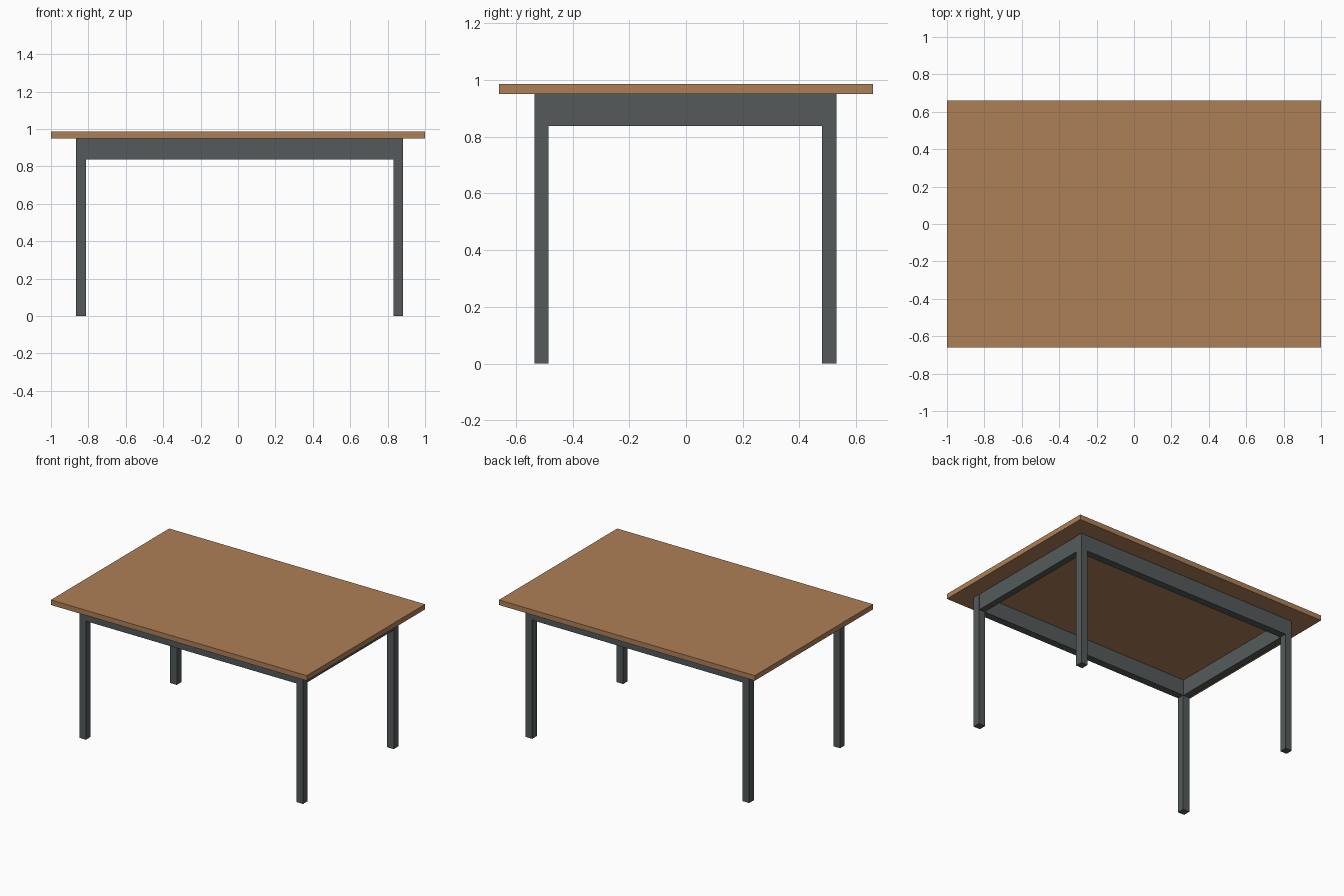
import bpy

if "Cube" in bpy.data.objects:
    bpy.data.objects.remove(bpy.data.objects["Cube"])


def material(name, rgb):
    m = bpy.data.materials.new(name)
    m.diffuse_color = (*rgb, 1.0)
    m.use_nodes = True
    m.node_tree.nodes["Principled BSDF"].inputs["Base Color"].default_value = m.diffuse_color
    return m


wood = material("warm_wood", (0.42, 0.215, 0.095))
metal = material("dark_grey_metal", (0.09, 0.102, 0.102))


def box(name, lo, hi, mat):
    """Box between two opposite corners."""
    bpy.ops.mesh.primitive_cube_add(size=1, location=[(a + b) / 2 for a, b in zip(lo, hi)])
    ob = bpy.context.object
    ob.name = name
    ob.scale = [b - a for a, b in zip(lo, hi)]
    bpy.ops.object.transform_apply(location=False, rotation=False, scale=True)
    ob.data.materials.append(mat)
    return ob


# Frame extents (the frame sits slightly right of centre under the top)
X0, X1 = -0.865, 0.882
Y0, Y1 = -0.535, 0.53
LEG = 0.051
TOP_UNDER, TOP = 0.95, 0.986
APRON = 0.838

# Tabletop
box("tabletop", (-1, -0.66, TOP_UNDER), (1, 0.66, TOP), wood)

# Legs
for xn, x in (("left", X0), ("right", X1 - LEG)):
    for yn, y in (("front", Y0), ("back", Y1 - LEG)):
        box(f"{yn}_{xn}_leg", (x, y, 0), (x + LEG, y + LEG, TOP_UNDER), metal)

# Long aprons, flush with the legs
for yn, y in (("front", Y0), ("back", Y1 - LEG)):
    box(f"{yn}_apron", (X0 + LEG, y, APRON), (X1 - LEG, y + LEG, TOP_UNDER), metal)

# Short aprons, set between the legs
for xn, x in (("left", X0), ("right", X1 - LEG)):
    box(f"{xn}_apron", (x + 0.003, Y0 + LEG, APRON),
        (x + LEG - 0.003, Y1 - LEG, TOP_UNDER), metal)
